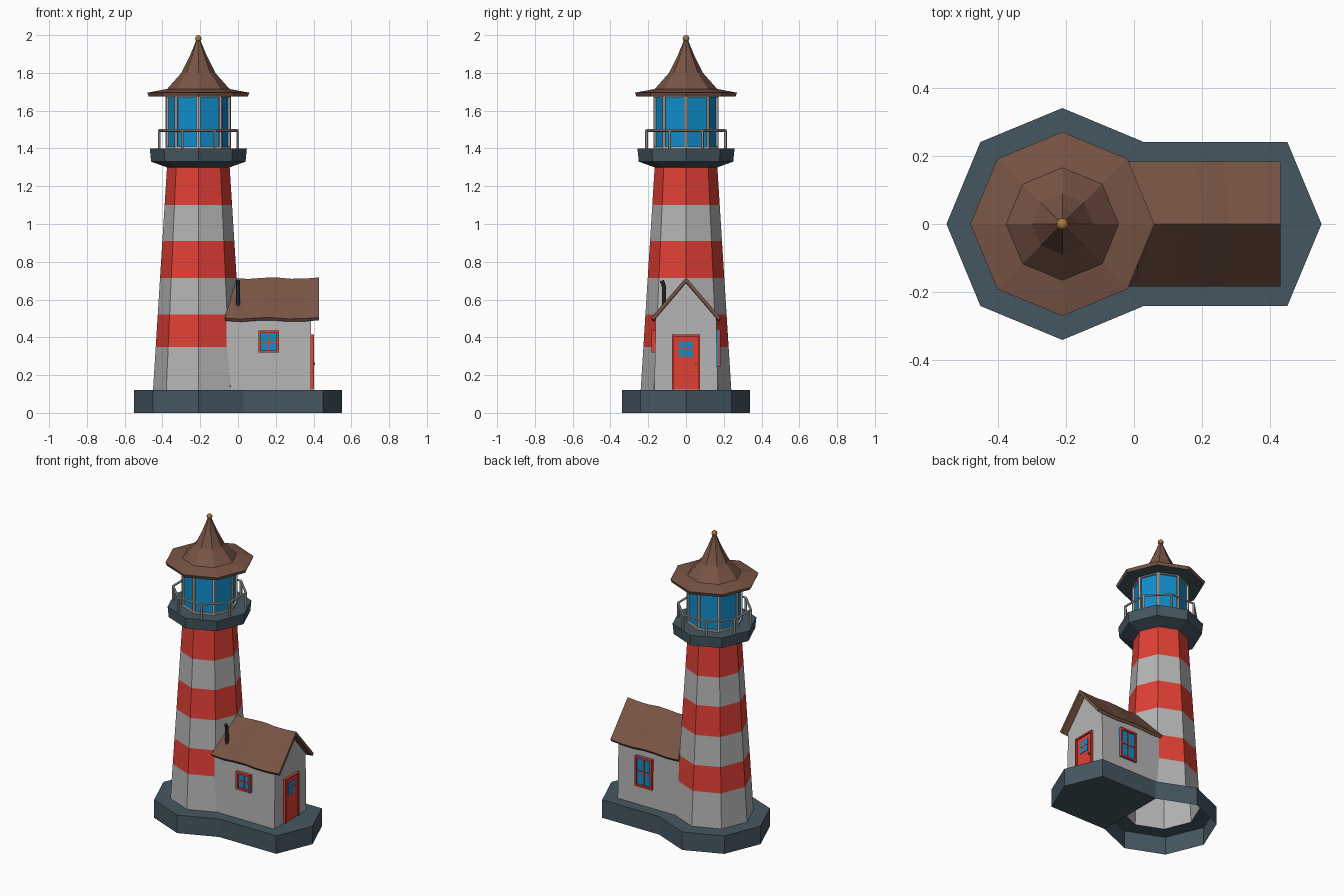
import bpy, bmesh, math
from mathutils import Vector

if "Cube" in bpy.data.objects:
    bpy.data.objects.remove(bpy.data.objects["Cube"])

CX = -0.21          # tower axis
N = 8


def material(name, rgb):
    m = bpy.data.materials.new(name)
    m.diffuse_color = (*rgb, 1)
    m.use_nodes = True
    m.node_tree.nodes["Principled BSDF"].inputs["Base Color"].default_value = m.diffuse_color
    return m


RED = material("red_paint", (0.75, 0.05, 0.035))
SLATE = material("slate", (0.06, 0.095, 0.12))
BROWN = material("brown_roof", (0.19, 0.09, 0.06))
BLUE = material("blue_glass", (0.005, 0.27, 0.6))
GOLD = material("brass", (0.4, 0.2, 0.04))
DARK = material("dark_iron", (0.03, 0.035, 0.04))
GREY = material("plaster", (0.46, 0.46, 0.46))


def finish(name, bm, mats, recalc=True):
    if recalc:
        bmesh.ops.recalc_face_normals(bm, faces=bm.faces)
    me = bpy.data.meshes.new(name)
    bm.to_mesh(me)
    bm.free()
    ob = bpy.data.objects.new(name, me)
    bpy.context.collection.objects.link(ob)
    for m in mats:
        me.materials.append(m)
    return ob


def ring(r, z, turn=0.0):
    return [Vector((CX + r * math.cos(math.tau * (i + turn) / N),
                    r * math.sin(math.tau * (i + turn) / N), z)) for i in range(N)]


def lathe(profile, slots=None):
    """Eight-sided shell through (radius, height) points, bottom to top outside."""
    bm = bmesh.new()
    rows = [[bm.verts.new(p) for p in ring(r, z)] if r > 0
            else [bm.verts.new((CX, 0, z))] * N for r, z in profile]
    for k, (a, b) in enumerate(zip(rows, rows[1:])):
        for i in range(N):
            j = (i + 1) % N
            f = bm.faces.new(dict.fromkeys((a[i], a[j], b[j], b[i])))
            f.material_index = slots[k] if slots else 0
    return bm


def box(name, lo, hi, mat):
    bm = bmesh.new()
    bmesh.ops.create_cube(bm, size=1)
    lo, hi = Vector(lo), Vector(hi)
    for v in bm.verts:
        v.co = (lo + hi) / 2 + v.co * (hi - lo)
    return finish(name, bm, [mat])


def rod(name, a, b, r, mat, sides=6):
    a, b = Vector(a), Vector(b)
    bm = bmesh.new()
    bmesh.ops.create_cone(bm, cap_ends=True, segments=sides, radius1=r, radius2=r,
                          depth=(b - a).length)
    q = (b - a).to_track_quat('Z', 'Y')
    for v in bm.verts:
        v.co = (a + b) / 2 + q @ v.co
    return finish(name, bm, [mat])


# Base slab: open below the tower, closed below the house
H = 0.12
bm = bmesh.new()
octo = ring(0.34, H)
pts = [octo[i] for i in range(2, 7)]
plan = [(p.x, p.y) for p in pts]
plan = [(0.03, 0.24)] + plan + [(0.03, -0.24), (0.45, -0.24), (0.55, 0), (0.45, 0.24)]
top = [bm.verts.new((x, y, H)) for x, y in plan]
low = [bm.verts.new((x, y, 0)) for x, y in plan]
hole = [bm.verts.new(p) for p in ring(0.24, H)]
for i in range(len(plan)):
    j = (i + 1) % len(plan)
    bm.faces.new((top[j], top[i], low[i], low[j])[::-1])
for i in range(6):
    bm.faces.new((hole[i + 1], top[i], top[i + 1], hole[i + 2]))
bm.faces.new(top[6:] + [top[0], hole[1], hole[0], hole[7]])
bm.faces.new((low[6:] + [low[0]])[::-1])
finish("base_slab", bm, [SLATE])

# Striped tower
levels = [0.12, 0.35, 0.52, 0.715, 0.91, 1.10, 1.30]
profile = [(0.24 - 0.074 * (z - 0.12) / 1.18, z) for z in levels]
finish("tower", lathe(profile, [0, 1, 0, 1, 0, 1]), [GREY, RED])

# Gallery platform
finish("gallery", lathe([(0.166, 1.30), (0.25, 1.33), (0.257, 1.40), (0, 1.40)]), [SLATE])

# Lantern room with a recessed pane in each side
bm = lathe([(0.173, 1.40), (0.173, 1.68)])
panes = list(bm.faces)
bm.normal_update()
bmesh.ops.inset_individual(bm, faces=panes, thickness=0.016, depth=0)
bm.normal_update()
ext = bmesh.ops.extrude_discrete_faces(bm, faces=panes)
for f in ext["faces"]:
    n = f.normal.copy()
    f.material_index = 1
    for v in f.verts:
        v.co -= n * 0.012
finish("lantern_room", bm, [GREY, BLUE], recalc=False)

# Railing
rail = ring(0.225, 1.495, 0.5)
for i, p in enumerate(rail):
    rod(f"rail_{i}", p, rail[(i + 1) % N], 0.007, GREY)
    rod(f"rail_post_{i}", (p.x, p.y, 1.40), p, 0.008, GREY)

# Tower roof and finial
finish("tower_roof", lathe([(0, 1.675), (0.262, 1.675), (0.27, 1.695), (0.165, 1.715),
                            (0.09, 1.80), (0.045, 1.89), (0.01, 1.975), (0, 1.98)],
                           [1, 0, 0, 0, 0, 0, 0]), [BROWN, SLATE])
bm = bmesh.new()
bmesh.ops.create_uvsphere(bm, u_segments=10, v_segments=6, radius=0.018)
bmesh.ops.translate(bm, verts=bm.verts, vec=(CX, 0, 1.982))
finish("finial", bm, [GOLD])

# House walls with gable end
sect = [(-0.168, H), (0.168, H), (0.16, 0.505), (0, 0.695), (-0.16, 0.505)]
bm = bmesh.new()
inner = [bm.verts.new((-0.06 + (0.04 if y == 0 else 0), y, z)) for y, z in sect]
outer = [bm.verts.new((0.386, y, z)) for y, z in sect]
bm.faces.new(outer)
for i in range(1, 5):
    j = (i + 1) % 5
    bm.faces.new((inner[i], inner[j], outer[j], outer[i]))
finish("house_walls", bm, [GREY])

# Slightly wavy house roof
bm = bmesh.new()
SEG = 6
waves = [0.0, -0.005, 0.001, 0.003, -0.004, -0.003, 0.003]
rsect = [(-0.183, 0.502), (0, 0.714), (0.183, 0.502), (0.172, 0.487), (0, 0.688), (-0.172, 0.487)]
rows = []
for k in range(SEG + 1):
    row = []
    for y, z in rsect:
        x0 = -0.02 - 0.05 * abs(y) / 0.183
        row.append(bm.verts.new((x0 + (0.43 - x0) * k / SEG, y, z + waves[k])))
    rows.append(row)
for a, b in zip(rows, rows[1:]):
    for i in range(6):
        j = (i + 1) % 6
        bm.faces.new((a[i], a[j], b[j], b[i]))
for r in (rows[0], rows[-1]):
    bm.faces.new((r[0], r[1], r[4], r[5]))
    bm.faces.new((r[1], r[2], r[3], r[4]))
finish("house_roof", bm, [BROWN])

# Stove pipe
rod("stove_pipe", (0.0, -0.115, 0.56), (0.0, -0.117, 0.67), 0.011, DARK, 8)
rod("stove_pipe_top", (0.0, -0.115, 0.665), (0.0, -0.128, 0.70), 0.011, DARK, 8)


def window(name, cx, cz, w, h, side):
    """Framed four-pane window on the wall facing side * y."""
    def part(label, x0, x1, z0, z1, out, mat):
        y0, y1 = sorted((side * 0.155, side * out))
        box(f"{name}_{label}", (x0, y0, z0), (x1, y1, z1), mat)
    l, r, b, t, f = cx - w / 2, cx + w / 2, cz - h / 2, cz + h / 2, 0.013
    part("glass", l, r, b, t, 0.172, BLUE)
    part("left", l, l + f, b, t, 0.182, RED)
    part("right", r - f, r, b, t, 0.182, RED)
    part("sill", l, r, b, b + f, 0.182, RED)
    part("head", l, r, t - f, t, 0.182, RED)
    part("mullion", cx - 0.004, cx + 0.004, b, t, 0.177, RED)
    part("crossbar", l, r, cz - 0.004, cz + 0.004, 0.177, RED)


window("front_window", 0.163, 0.377, 0.107, 0.117, -1)
window("back_window", 0.19, 0.345, 0.125, 0.20, 1)

# Door with frame, small window and knob
box("door_leaf", (0.37, -0.07, 0.125), (0.393, 0.07, 0.41), RED)
for s in (-1, 1):
    y0, y1 = sorted((s * 0.064, s * 0.074))
    box(f"door_jamb_{s}", (0.37, y0, 0.125), (0.402, y1, 0.415), RED)
box("door_head", (0.37, -0.074, 0.405), (0.402, 0.074, 0.415), RED)
box("door_glass", (0.385, -0.036, 0.295), (0.396, 0.036, 0.378), BLUE)
box("door_mullion", (0.385, -0.003, 0.295), (0.398, 0.003, 0.378), RED)
box("door_crossbar", (0.385, -0.036, 0.334), (0.398, 0.036, 0.34), RED)
rod("door_knob", (0.39, 0.054, 0.26), (0.408, 0.054, 0.26), 0.007, GOLD, 8)
